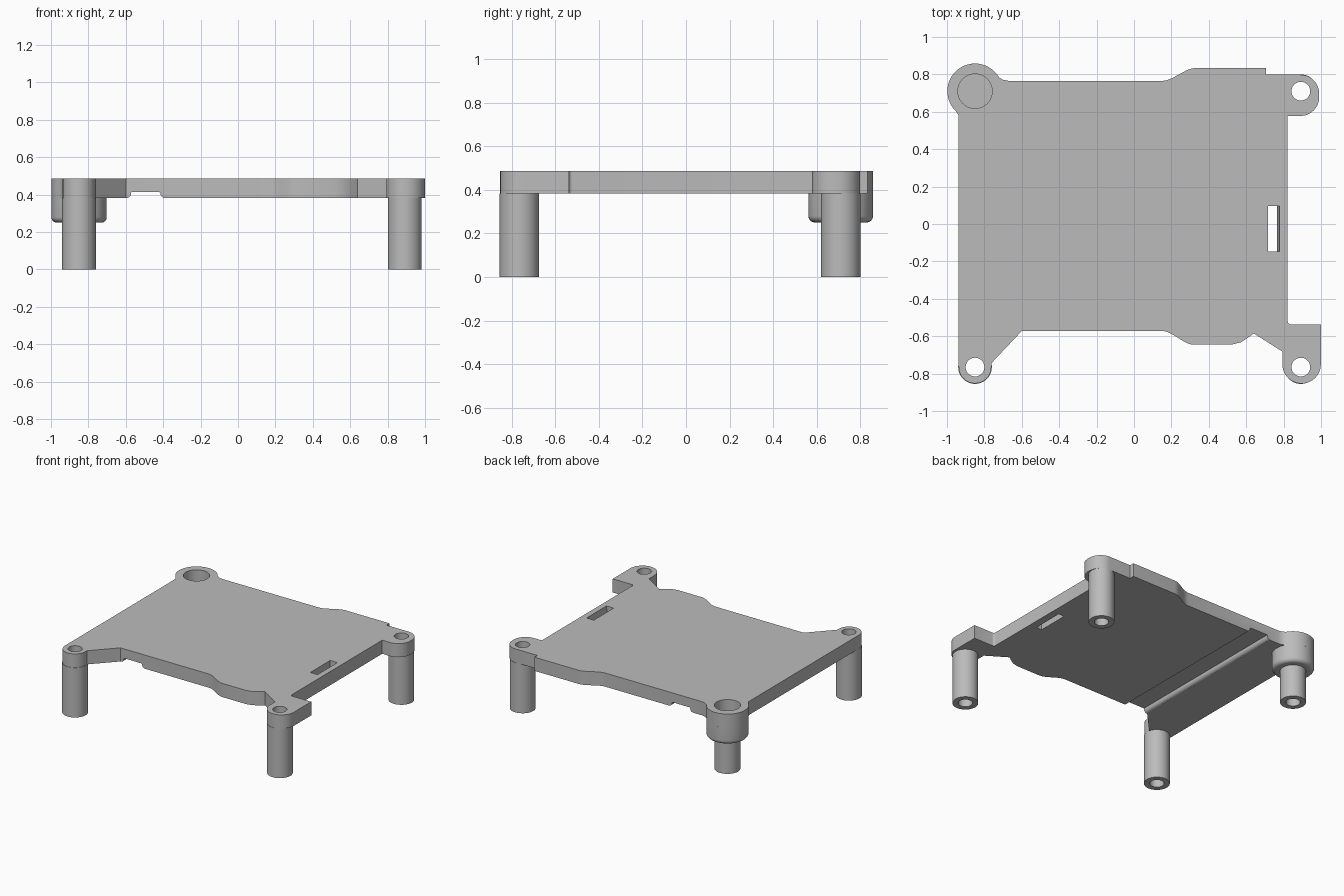
import bpy, bmesh
from math import cos, sin, radians, tau

cube = bpy.data.objects.get("Cube")
if cube:
    bpy.data.objects.remove(cube, do_unlink=True)

BOTTOM, TOP = 0.382, 0.487
LEG_R, HOLE_R, BOSS_R, RECESS_R = 0.09, 0.05, 0.148, 0.092
BOSS = (-0.85, 0.71)
LEGS = {"front_right_leg": (-0.85, -0.765),
        "front_left_leg": (0.892, -0.765),
        "back_left_leg": (0.892, 0.71)}

grey = bpy.data.materials.new("plain grey")
grey.use_nodes = True
grey.diffuse_color = (0.5, 0.5, 0.5, 1)
grey.node_tree.nodes["Principled BSDF"].inputs["Base Color"].default_value = (0.5, 0.5, 0.5, 1)


def arc(cx, cy, r, start, end, n=12):
    steps = [radians(start + (end - start) * i / n) for i in range(n + 1)]
    return [(cx + r * cos(a), cy + r * sin(a)) for a in steps]


def s_curve(p, q, n=10):
    ts = [i / n for i in range(n + 1)]
    return [(p[0] + (q[0] - p[0]) * t, p[1] + (q[1] - p[1]) * t * t * (3 - 2 * t)) for t in ts]


def finish(name, bm, location=(0, 0, 0)):
    bmesh.ops.recalc_face_normals(bm, faces=bm.faces)
    mesh = bpy.data.meshes.new(name)
    bm.to_mesh(mesh)
    bm.free()
    mesh.materials.append(grey)
    obj = bpy.data.objects.new(name, mesh)
    obj.location = location
    bpy.context.collection.objects.link(obj)
    return obj


def activate(obj):
    bpy.ops.object.select_all(action="DESELECT")
    obj.select_set(True)
    bpy.context.view_layer.objects.active = obj


def smooth(obj):
    activate(obj)
    bpy.ops.object.shade_smooth_by_angle(angle=radians(30))


def prism(name, points, direction):
    """Extrude a closed 3D outline along a direction."""
    bm = bmesh.new()
    face = bm.faces.new([bm.verts.new(p) for p in points])
    new = bmesh.ops.extrude_face_region(bm, geom=[face], use_keep_orig=True)["geom"]
    bmesh.ops.translate(bm, vec=direction, verts=[v for v in new if isinstance(v, bmesh.types.BMVert)])
    return finish(name, bm)


def lathe(name, profile, centre):
    """Spin a (radius, height) profile around a vertical axis."""
    bm = bmesh.new()
    verts = [bm.verts.new((r, 0, z)) for r, z in profile]
    edges = [bm.edges.new(pair) for pair in zip(verts, verts[1:])]
    bmesh.ops.spin(bm, geom=verts + edges, axis=(0, 0, 1), cent=(0, 0, 0), angle=tau, steps=48)
    bmesh.ops.remove_doubles(bm, verts=bm.verts, dist=0.0001)
    obj = finish(name, bm, (*centre, 0))
    smooth(obj)
    return obj


# Plate outline, anticlockwise from the front right lobe
outline = (
    arc(-0.85, -0.765, 0.087, 180, 360, 20)
    + [(-0.763, -0.745), (-0.6, -0.572)]
    + s_curve((0.15, -0.572), (0.32, -0.645))
    + [(0.52, -0.645), (0.57, -0.633), (0.61, -0.608), (0.64, -0.585), (0.793, -0.682)]
    + arc(0.896, -0.75, 0.103, 180, 360, 20)
    + [(0.999, -0.537)]
    + arc(0.837, -0.522, 0.015, 270, 180, 4)
    + [(0.822, 0.578)]
    + arc(0.89, 0.678, 0.1, -90, 0)
    + arc(0.89, 0.698, 0.1, 0, 90)
    + [(0.705, 0.798), (0.705, 0.834)]
    + s_curve((0.33, 0.834), (0.15, 0.765))
    + [(-0.67, 0.765), (-0.7, 0.771)]
    + arc(*BOSS, BOSS_R, 30, 225, 30)
    + [(-0.94, 0.585), (-0.937, 0.56)]
)
plate = prism("plate", [(x, y, BOTTOM) for x, y in outline], (0, 0, TOP - BOTTOM))

# Cutters: screw holes, boss recess, cable slot and underside channel
cutters = []
for centre, radius in [(c, HOLE_R) for c in LEGS.values()] + [(BOSS, RECESS_R)]:
    ring = arc(*centre, radius, 0, 360, 48)[:-1]
    cutters.append(prism("hole_cutter", [(x, y, 0.3) for x, y in ring], (0, 0, 0.3)))
slot = [(0.717, 0.3), (0.765, 0.3), (0.765, 0.43), (0.778, 0.47), (0.778, 0.55), (0.717, 0.55)]
cutters.append(prism("slot_cutter", [(x, -0.146, z) for x, z in slot], (0, 0.242, 0)))
channel = ([(-0.572, 0.3)] + arc(-0.597, 0.407, 0.025, -80, 0, 6)
           + [(-0.57, 0.415), (-0.42, 0.415)]
           + arc(-0.39, 0.407, 0.025, 180, 260, 6) + [(-0.395, 0.3)])
cutters.append(prism("channel_cutter", [(x, -0.9, z) for x, z in channel], (0, 1.8, 0)))

activate(plate)
for cutter in cutters:
    cutter.hide_render = True
    mod = plate.modifiers.new("cut", "BOOLEAN")
    mod.operation, mod.solver, mod.object = "DIFFERENCE", "EXACT", cutter
    bpy.ops.object.modifier_apply(modifier=mod.name)
for cutter in cutters:
    bpy.data.objects.remove(cutter, do_unlink=True)
smooth(plate)

# Three hollow legs
tube = [(HOLE_R, 0), (LEG_R, 0), (LEG_R, BOTTOM), (HOLE_R, BOTTOM), (HOLE_R, 0)]
for name, centre in LEGS.items():
    lathe(name, tube, centre)

# Back right leg with its wide rounded boss and blind recess
boss = ([(0, 0.3), (RECESS_R, 0.3), (RECESS_R, BOTTOM), (BOSS_R, BOTTOM)]
        + arc(BOSS_R - 0.03, 0.28, 0.03, 0, -90, 8)
        + [(LEG_R, 0.25), (LEG_R, 0), (HOLE_R, 0), (HOLE_R, 0.22), (0, 0.22)])
lathe("back_right_boss_leg", boss, BOSS)
